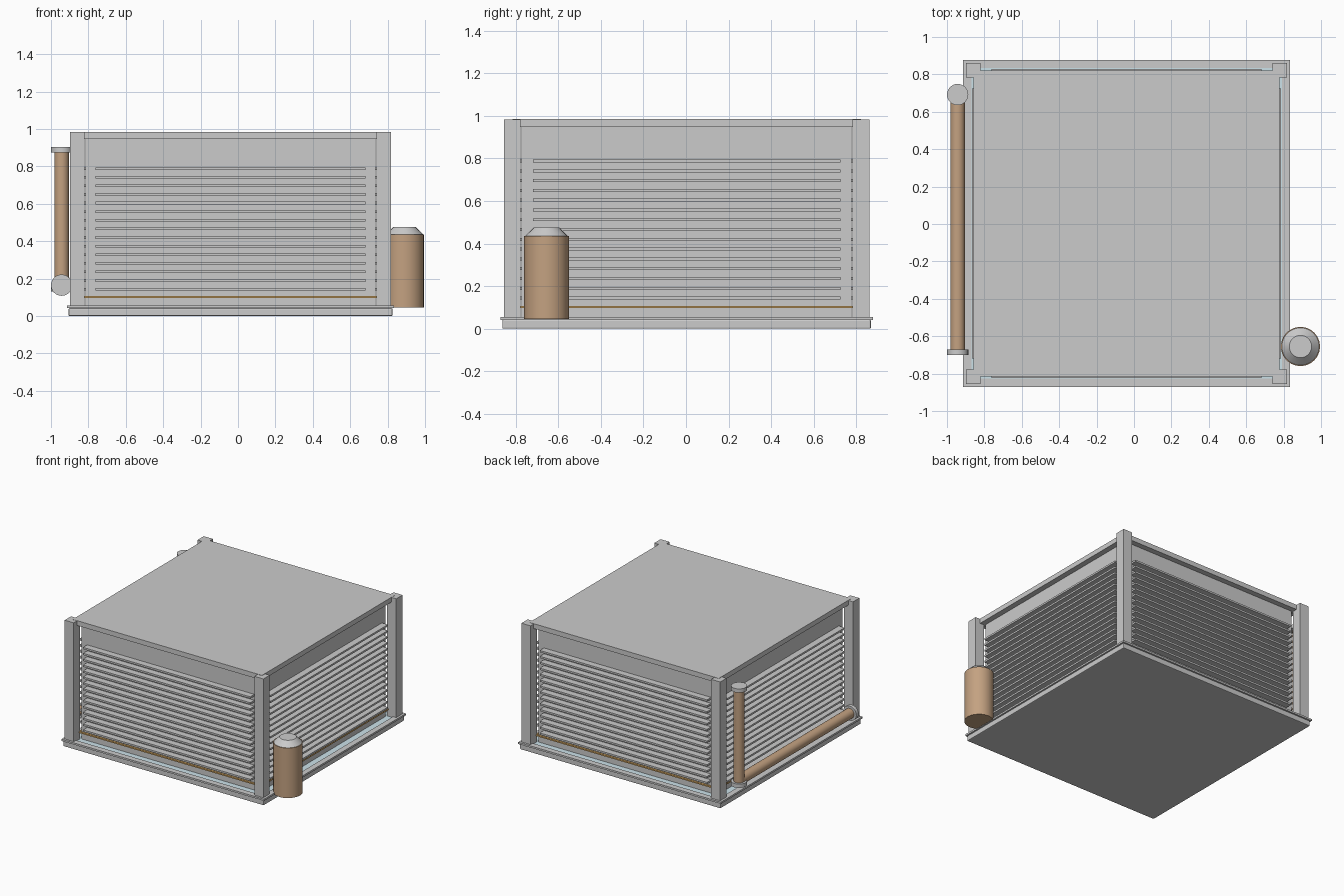
import bpy, math
from mathutils import Vector

if "Cube" in bpy.data.objects:
    bpy.data.objects.remove(bpy.data.objects["Cube"])

CX, CY = -0.04, 0.003          # centre of the cabinet


def material(name, rgb):
    m = bpy.data.materials.new(name)
    m.diffuse_color = (*rgb, 1)
    m.use_nodes = True
    m.node_tree.nodes["Principled BSDF"].inputs["Base Color"].default_value = m.diffuse_color
    return m


TAN = material("tan_paint", (0.55, 0.36, 0.22))
ORANGE = material("copper", (0.75, 0.45, 0.15))
BLUE = material("water_blue", (0.60, 0.76, 0.82))


def box(name, lo, hi, mat=None, bevel=0):
    lo, hi = Vector(lo), Vector(hi)
    bpy.ops.mesh.primitive_cube_add(size=1, location=(lo + hi) / 2)
    o = bpy.context.object
    o.name = name
    o.scale = hi - lo
    bpy.ops.object.transform_apply(location=False, rotation=False, scale=True)
    if mat:
        o.data.materials.append(mat)
    if bevel:
        b = o.modifiers.new("bevel", 'BEVEL')
        b.width = bevel
        b.segments = 2
    return o


def rod(name, a, b, r, mat=None, r2=None, sides=24):
    a, b = Vector(a), Vector(b)
    bpy.ops.mesh.primitive_cone_add(vertices=sides, radius1=r, radius2=r if r2 is None else r2,
                                    depth=(b - a).length, location=(a + b) / 2)
    o = bpy.context.object
    o.name = name
    o.rotation_euler = (b - a).to_track_quat('Z', 'Y').to_euler()
    if mat:
        o.data.materials.append(mat)
    bpy.ops.object.shade_smooth_by_angle(angle=math.radians(35))
    return o


def cabinet_box(name, side, u, v, z, mat=None):
    """Box on one of four sides: u = half width along the side, v = (inner, outer) distance."""
    s = 1 if side in ("back", "right") else -1
    d0, d1 = sorted((s * v[0], s * v[1]))
    if side in ("front", "back"):
        return box(f"{side}_{name}", (CX - u, CY + d0, z[0]), (CX + u, CY + d1, z[1]), mat)
    return box(f"{side}_{name}", (CX + d0, CY - u, z[0]), (CX + d1, CY + u, z[1]), mat)


# Basin with a rolled lip and water inside
box("basin", (CX - 0.866, CY - 0.866, 0), (CX + 0.866, CY + 0.866, 0.042), bevel=0.006)
box("water", (CX - 0.832, CY - 0.832, 0.04), (CX + 0.832, CY + 0.832, 0.048), BLUE)
for side in ("front", "back"):
    cabinet_box("basin_lip", side, 0.875, (0.83, 0.875), (0.042, 0.056))
for side in ("left", "right"):
    cabinet_box("basin_lip", side, 0.83, (0.83, 0.875), (0.042, 0.056))

# Corner posts
for sx in (-1, 1):
    for sy in (-1, 1):
        x, y = CX + sx * 0.819, CY + sy * 0.819
        box("corner_post", (x - 0.039, y - 0.039, 0.045), (x + 0.039, y + 0.039, 0.983))

# Lid
box("lid", (CX - 0.818, CY - 0.818, 0.947), (CX + 0.818, CY + 0.818, 0.985))

# Louvred panels with a copper water line on each side
for side in ("front", "back", "left", "right"):
    cabinet_box("panel", side, 0.768, (0.76, 0.775), (0.048, 0.948))
    cabinet_box("water_line", side, 0.782, (0.776, 0.79), (0.097, 0.107), ORANGE)
    for i in range(15):
        z = 0.144 + i * 0.046
        cabinet_box("louvre", side, 0.722, (0.77, 0.826), (z - 0.007, z + 0.007))

# Storage tank with a tapered cap
rod("tank", (0.89, -0.655, 0.045), (0.89, -0.655, 0.435), 0.105, TAN)
rod("tank_cap", (0.89, -0.655, 0.435), (0.89, -0.655, 0.475), 0.1, None, 0.06)

# Feed pipes with end flanges
PX, PY, PZ = -0.943, 0.692, 0.165
rod("riser_pipe", (PX, PY, 0.14), (PX, PY, 0.88), 0.039, TAN)
rod("riser_top_flange", (PX, PY, 0.873), (PX, PY, 0.903), 0.057)
rod("riser_bottom_flange", (PX, PY, 0.13), (PX, PY, 0.16), 0.057)
rod("side_pipe", (PX, PY, PZ), (PX, -0.68, PZ), 0.039, TAN)
rod("side_pipe_flange", (PX, -0.672, PZ), (PX, -0.7, PZ), 0.057)
